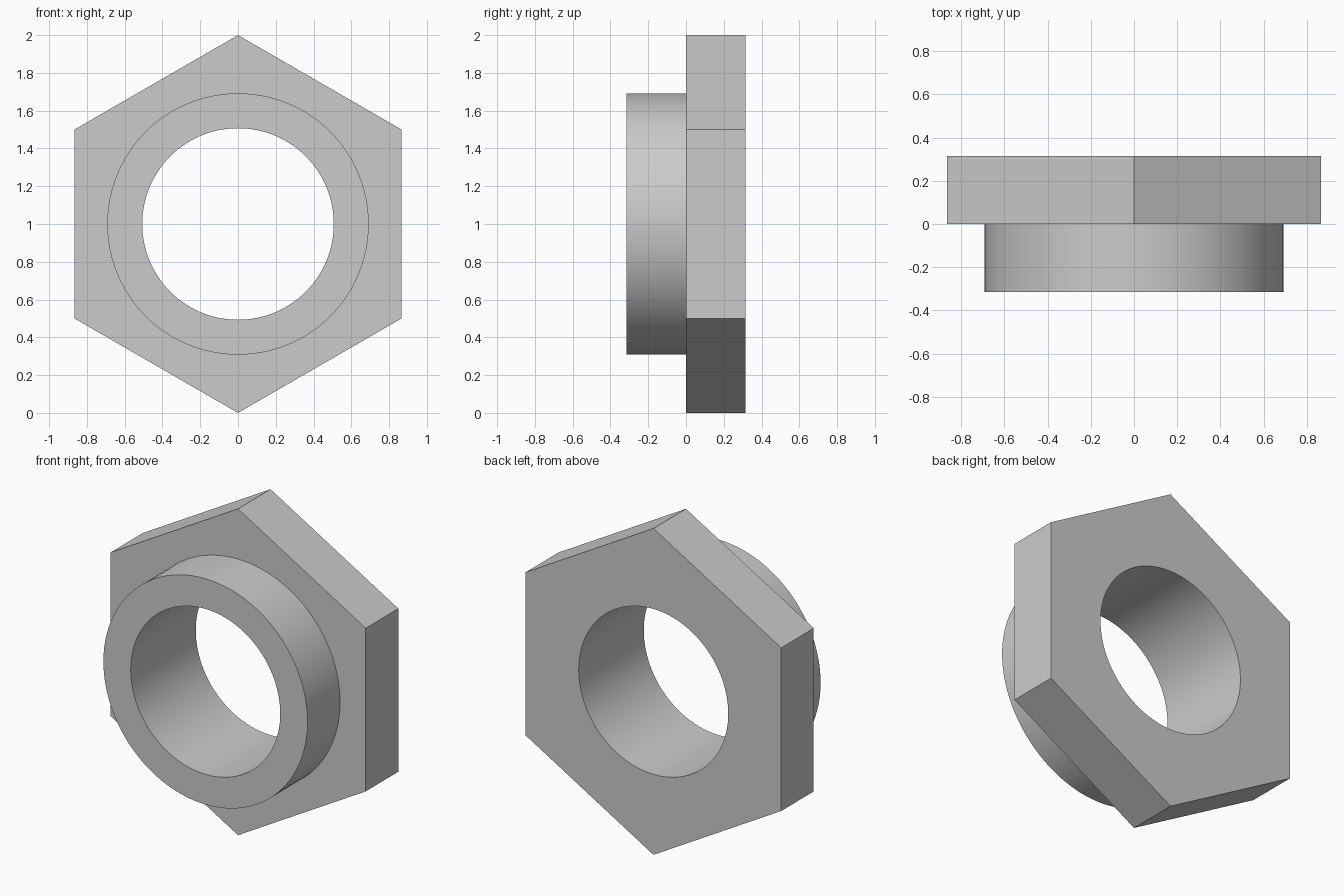
import bpy, bmesh
from math import pi, cos, sin, radians

if "Cube" in bpy.data.objects:
    bpy.data.objects.remove(bpy.data.objects["Cube"])

SEG = 96            # divisible by 6 so the hexagon corners are exact
CENTRE_Z = 1.0
HOLE_R, COLLAR_R, HEX_R, DEPTH = 0.507, 0.692, 1.0, 0.315


def circle(radius):
    return lambda a: radius


def hexagon(radius):
    # distance to the hexagon outline, with a corner pointing up
    return lambda a: radius * cos(pi / 6) / cos(a % (pi / 3) - pi / 6)


def add_ring(bm, outline, y):
    ring = []
    for k in range(SEG):
        r = outline((k % (SEG // 6)) * 2 * pi / SEG)
        a = 2 * pi * k / SEG
        ring.append(bm.verts.new((r * sin(a), y, CENTRE_Z + r * cos(a))))
    return ring


# Closed section: bore, collar face, collar wall, hexagon flange, back face
section = [
    (circle(HOLE_R), -DEPTH),
    (circle(COLLAR_R), -DEPTH),
    (circle(COLLAR_R), 0),
    (hexagon(HEX_R), 0),
    (hexagon(HEX_R), DEPTH),
    (circle(HOLE_R), DEPTH),
]

bm = bmesh.new()
rings = [add_ring(bm, outline, y) for outline, y in section]
for i, ring in enumerate(rings):
    nxt = rings[(i + 1) % len(rings)]
    for k in range(SEG):
        j = (k + 1) % SEG
        bm.faces.new((ring[k], ring[j], nxt[j], nxt[k]))
bmesh.ops.recalc_face_normals(bm, faces=bm.faces)

mesh = bpy.data.meshes.new("collared_hex_nut")
bm.to_mesh(mesh)
bm.free()
nut = bpy.data.objects.new("collared_hex_nut", mesh)
bpy.context.collection.objects.link(nut)

# Smooth round walls, crisp edges
bpy.context.view_layer.objects.active = nut
nut.select_set(True)
bpy.ops.object.shade_smooth_by_angle(angle=radians(30))
